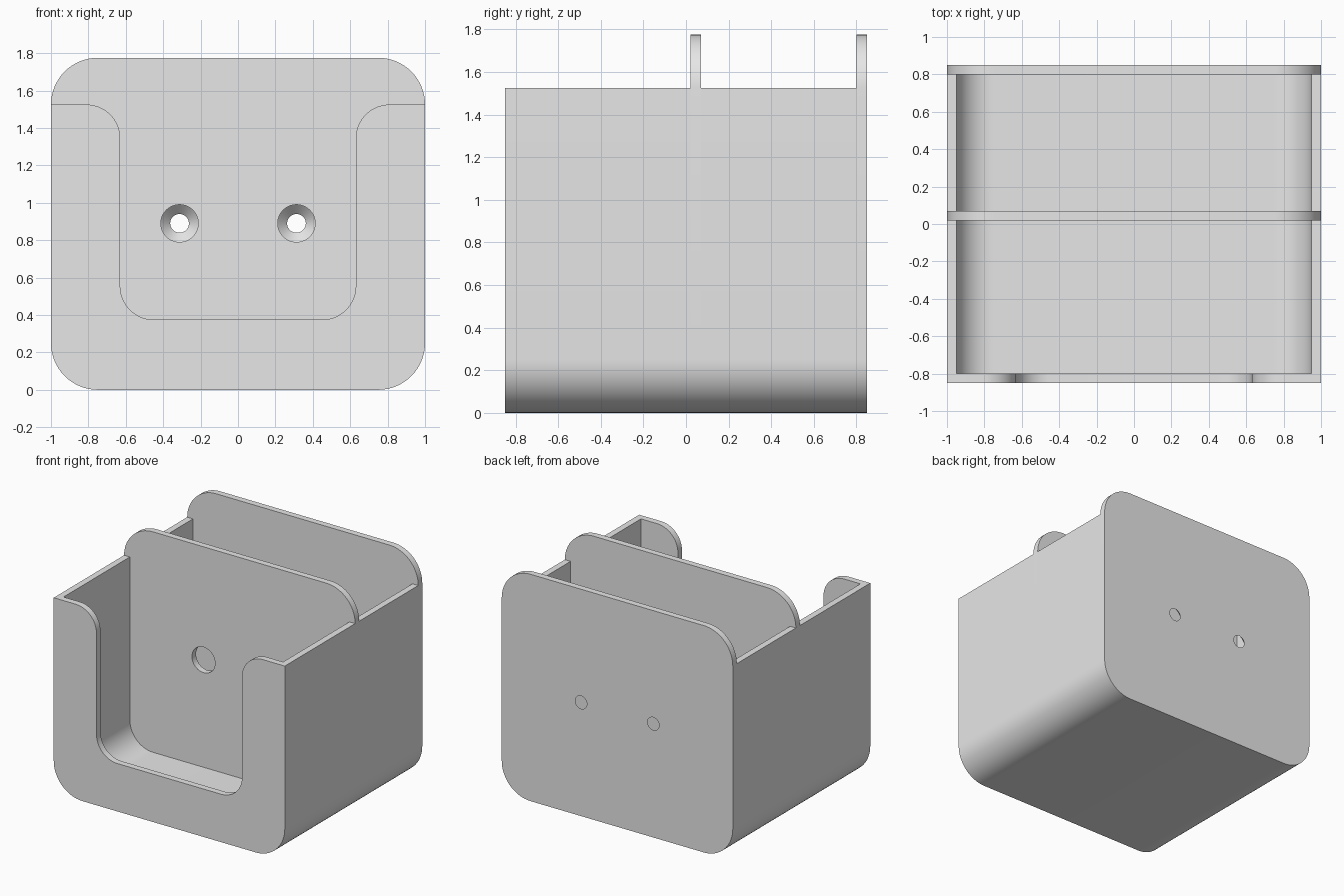
import bpy
import bmesh
from math import radians, sin, cos
from mathutils import Matrix

cube = bpy.data.objects.get("Cube")
if cube:
    bpy.data.objects.remove(cube, do_unlink=True)

RIM, TOP = 1.525, 1.775      # heights of the walls and of the tall plates
WALL = 0.05                  # thickness of every wall
HALF, R = 1.0, 0.25          # half width and outer corner radius
DEPTH = 0.85                 # half depth
MID = 0.02                   # front face of the divider
HOLE_X, HOLE_Z = 0.3125, 0.89

grey = bpy.data.materials.new("plain grey")
grey.use_nodes = True
grey.diffuse_color = (0.8, 0.8, 0.8, 1)
grey.node_tree.nodes["Principled BSDF"].inputs["Base Color"].default_value = (0.8, 0.8, 0.8, 1)


def arc(cx, cz, r, start, end, steps=16):
    angles = [radians(start + (end - start) * i / steps) for i in range(steps + 1)]
    return [(cx + r * cos(a), cz + r * sin(a)) for a in angles]


def add_object(name, bm):
    bmesh.ops.recalc_face_normals(bm, faces=bm.faces[:])
    mesh = bpy.data.meshes.new(name)
    bm.to_mesh(mesh)
    bm.free()
    mesh.materials.append(grey)
    obj = bpy.data.objects.new(name, mesh)
    bpy.context.collection.objects.link(obj)
    return obj


def activate(obj):
    bpy.ops.object.select_all(action='DESELECT')
    obj.select_set(True)
    bpy.context.view_layer.objects.active = obj


def slab(name, half, y0, y1):
    """Mirror a right-hand half outline and extrude it along y."""
    outline = half + [(-x, z) for x, z in reversed(half)]
    bm = bmesh.new()
    face = bm.faces.new([bm.verts.new((x, y0, z)) for x, z in outline])
    new = bmesh.ops.extrude_face_region(bm, geom=[face])["geom"]
    moved = [v for v in new if isinstance(v, bmesh.types.BMVert)]
    bmesh.ops.translate(bm, verts=moved, vec=(0, y1 - y0, 0))
    return add_object(name, bm)


def drill(obj, y0, y1, r0, r1):
    """Cut a mirrored pair of round holes running along y."""
    bm = bmesh.new()
    for side in (-1, 1):
        place = Matrix.Translation((side * HOLE_X, (y0 + y1) / 2, HOLE_Z))
        bmesh.ops.create_cone(bm, cap_ends=True, segments=48, radius1=r0, radius2=r1,
                              depth=y1 - y0, matrix=place @ Matrix.Rotation(radians(-90), 4, 'X'))
    cutter = add_object("hole_cutter", bm)
    cutter.hide_render = True
    mod = obj.modifiers.new("holes", 'BOOLEAN')
    mod.operation = 'DIFFERENCE'
    mod.solver = 'EXACT'
    mod.object = cutter
    activate(obj)
    bpy.ops.object.modifier_apply(modifier=mod.name)
    bpy.data.objects.remove(cutter, do_unlink=True)


# Outlines
bottom = arc(HALF - R, R, R, -90, 0)
plate = bottom + arc(HALF - R, TOP - R, R, 0, 90)
trough = bottom + [(HALF, RIM), (HALF - WALL, RIM)] + arc(HALF - R, R, R - WALL, 0, -90)
notched = bottom + [(HALF, RIM)] + arc(0.81, RIM - 0.18, 0.18, 90, 180) + arc(0.45, 0.555, 0.18, 0, -90)

# Front panel with the open notch, and the two trough sections
front = slab("front_panel", notched, -DEPTH, -DEPTH + WALL)
front_tray = slab("front_trough", trough, -DEPTH + WALL, MID)
rear_tray = slab("rear_trough", trough, MID + WALL, DEPTH - WALL)

# Divider with clearance holes, back plate with countersunk screw holes
divider = slab("divider_plate", plate, MID, MID + WALL)
drill(divider, MID - 0.05, MID + WALL + 0.05, 0.1, 0.1)
back = slab("back_plate", plate, DEPTH - WALL, DEPTH)
drill(back, DEPTH - WALL - 0.02, DEPTH + 0.02, 0.12, 0.03)

for obj in (front, front_tray, rear_tray, divider, back):
    activate(obj)
    bpy.ops.object.shade_smooth_by_angle(angle=radians(30))
